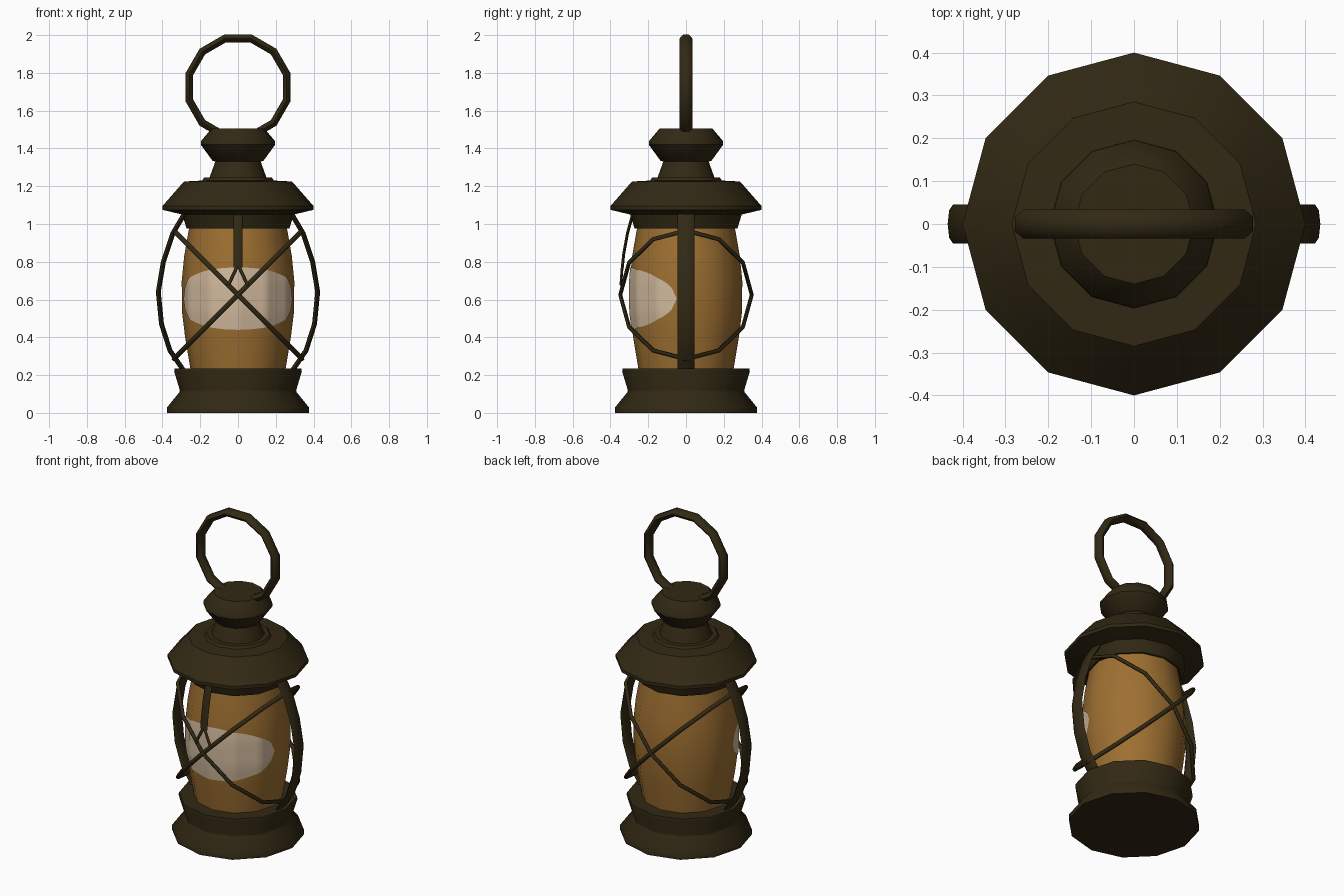
import bpy, bmesh, math
from mathutils import Vector

cube = bpy.data.objects.get("Cube")
if cube:
    bpy.data.objects.remove(cube, do_unlink=True)


def material(name, rgb):
    m = bpy.data.materials.new(name)
    m.use_nodes = True
    m.diffuse_color = (*rgb, 1)
    m.node_tree.nodes["Principled BSDF"].inputs["Base Color"].default_value = (*rgb, 1)
    return m


METAL = material("dark bronze", (0.032, 0.022, 0.007))
AMBER = material("amber glass", (0.34, 0.16, 0.031))
CREAM = material("pale glow", (0.64, 0.49, 0.34))
SIDES = 12


def finish(name, bm, mat, angle=40):
    bmesh.ops.recalc_face_normals(bm, faces=bm.faces)
    mesh = bpy.data.meshes.new(name)
    bm.to_mesh(mesh)
    bm.free()
    mesh.materials.append(mat)
    ob = bpy.data.objects.new(name, mesh)
    bpy.context.collection.objects.link(ob)
    bpy.ops.object.select_all(action='DESELECT')
    ob.select_set(True)
    bpy.context.view_layer.objects.active = ob
    bpy.ops.object.shade_smooth_by_angle(angle=math.radians(angle))
    return ob


def skin(bm, rings, closed=False):
    """Join rings of vertices with quads, capping the ends of open runs."""
    n = len(rings[0])
    pairs = list(zip(rings, rings[1:])) + ([(rings[-1], rings[0])] if closed else [])
    for a, b in pairs:
        for i in range(n):
            j = (i + 1) % n
            bm.faces.new((a[i], a[j], b[j], b[i]))
    if not closed:
        bm.faces.new(rings[0])
        bm.faces.new(rings[-1])


def lathe(name, profile, mat):
    bm = bmesh.new()
    turn = [math.tau * i / SIDES for i in range(SIDES)]
    skin(bm, [[bm.verts.new((r * math.cos(a), r * math.sin(a), z)) for a in turn]
              for r, z in profile])
    return finish(name, bm, mat)


def sweep(name, points, side, half_width, half_thick, sides=6, closed=False):
    """Sweep an oval section along a path; side is the width direction."""
    bm = bmesh.new()
    pts, side = [Vector(p) for p in points], Vector(side).normalized()
    rings, n = [], len(pts)
    for i, p in enumerate(pts):
        ahead = pts[(i + 1) % n] if closed else pts[min(i + 1, n - 1)]
        behind = pts[i - 1] if closed else pts[max(i - 1, 0)]
        out = (ahead - behind).normalized().cross(side).normalized()
        turn = [math.tau * k / sides for k in range(sides)]
        rings.append([bm.verts.new(p + side * half_width * math.cos(a)
                                   + out * half_thick * math.sin(a)) for a in turn])
    skin(bm, rings, closed)
    return finish(name, bm, METAL, 65)


# Metal base, hood and chimney
lathe("base", [(0.375, 0), (0.375, 0.03), (0.31, 0.11), (0.308, 0.12),
               (0.338, 0.22), (0.335, 0.235), (0.25, 0.235)], METAL)
lathe("hood", [(0.26, 0.975), (0.272, 0.975), (0.295, 1.05), (0.4, 1.075), (0.4, 1.095),
               (0.295, 1.215), (0.285, 1.225), (0.19, 1.23), (0.18, 1.245), (0.15, 1.245)], METAL)
lathe("chimney", [(0.155, 1.235), (0.12, 1.33), (0.135, 1.335), (0.197, 1.42),
                  (0.195, 1.44), (0.14, 1.505)], METAL)

# Glass globe
GLOBE = [(0.25, 0.22), (0.28, 0.4), (0.297, 0.54), (0.298, 0.7), (0.285, 0.83), (0.258, 0.985)]
lathe("glass_globe", GLOBE, AMBER)


def globe_point(angle, z, lift=0.004):
    """Point just outside the faceted globe."""
    for (r0, z0), (r1, z1) in zip(GLOBE, GLOBE[1:]):
        if z0 <= z <= z1:
            r = r0 + (r1 - r0) * (z - z0) / (z1 - z0)
    half = math.pi / SIDES
    r *= math.cos(half) / math.cos(angle % (2 * half) - half)
    return (r + lift) * math.cos(angle), (r + lift) * math.sin(angle), z


# Oval glow on the front of the glass
bm = bmesh.new()
columns = []
for deg in range(-80, 81, 5):
    height = 0.165 * math.sqrt(max(1 - (deg / 80) ** 2, 0.0004))
    columns.append([bm.verts.new(globe_point(math.radians(deg - 90), 0.605 + height * k / 4))
                    for k in range(-4, 5)])
for a, b in zip(columns, columns[1:]):
    for k in range(8):
        bm.faces.new((a[k], b[k], b[k + 1], a[k + 1]))
finish("glow_patch", bm, CREAM)

# Carrying ring
ring = [math.radians(15 + 30 * i) for i in range(12)]
sweep("carrying_ring", [(0.267 * math.cos(a), 0, 1.724 + 0.267 * math.sin(a)) for a in ring],
      (0, 1, 0), 0.034, 0.024, closed=True)

# Bowed side bars and crossing guard wires
BOW = [(0.28, 1.06), (0.345, 0.95), (0.395, 0.8), (0.422, 0.64),
       (0.405, 0.47), (0.36, 0.33), (0.285, 0.22)]
for s, label in ((1, "left"), (-1, "right")):
    sweep(label + "_side_bar", [(s * x, 0, z) for x, z in BOW], (0, 1, 0), 0.046, 0.013, 8)
    for f, face in ((-1, "front"), (1, "back")):
        arc = [math.radians(30 * i) for i in range(7)]
        sweep(f"{face}_wire_{label}",
              [(s * 0.34 * math.cos(a), f * 0.348 * math.sin(a), 0.625 + 0.34 * math.cos(a))
               for a in arc], (-s, 0, 1), 0.013, 0.011)
    # Short fork joining the front strap to the wires
    sweep(label + "_fork", [(0, -0.337, 0.785), (s * 0.05, -0.345, 0.678)],
          (1, 0, s * 0.45), 0.009, 0.008)

# Front strap
sweep("front_strap", [(0, -0.28, 1.06), (0, -0.31, 0.95), (0, -0.33, 0.84), (0, -0.337, 0.77)],
      (1, 0, 0), 0.025, 0.009)
